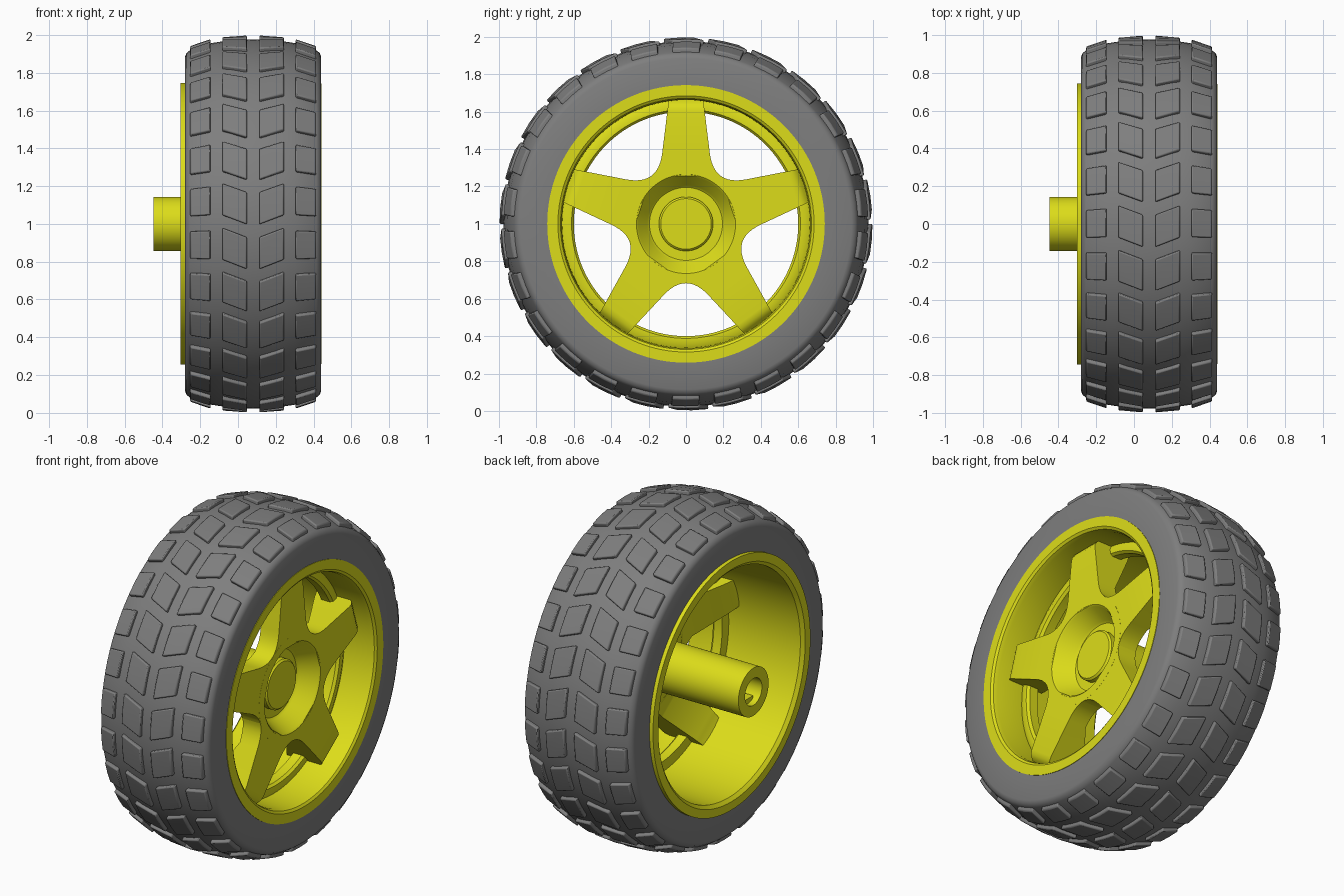
import bpy, bmesh, math
from math import sin, cos, pi, radians

if "Cube" in bpy.data.objects:
    bpy.data.objects.remove(bpy.data.objects["Cube"], do_unlink=True)

MID = 0.08      # centre of the tyre along the axle
AXLE_Z = 1.0


def material(name, rgb):
    m = bpy.data.materials.new(name)
    m.use_nodes = True
    m.diffuse_color = (*rgb, 1)
    bsdf = next(n for n in m.node_tree.nodes if n.type == 'BSDF_PRINCIPLED')
    bsdf.inputs["Base Color"].default_value = (*rgb, 1)
    bsdf.inputs["Roughness"].default_value = 0.6
    return m


yellow = material("yellow plastic", (0.72, 0.72, 0.01))
rubber = material("grey rubber", (0.21, 0.21, 0.21))


def finish(name, bm, mat, smooth=35):
    bmesh.ops.recalc_face_normals(bm, faces=bm.faces)
    me = bpy.data.meshes.new(name)
    bm.to_mesh(me)
    bm.free()
    me.materials.append(mat)
    ob = bpy.data.objects.new(name, me)
    bpy.context.collection.objects.link(ob)
    bpy.ops.object.select_all(action='DESELECT')
    ob.select_set(True)
    bpy.context.view_layer.objects.active = ob
    if smooth:
        bpy.ops.object.shade_smooth_by_angle(angle=radians(smooth))
    return ob


def polar(x, r, a):
    """Point around the axle; angle 0 is the front, rising to the top."""
    return (x, -r * cos(a), AXLE_Z + r * sin(a))


def lathe(name, profile, mat, segments=96):
    """Revolve a closed (x, radius) profile around the axle."""
    bm = bmesh.new()
    rings = [[bm.verts.new(polar(x, r, 2 * pi * i / segments)) for x, r in profile]
             for i in range(segments)]
    n = len(profile)
    for i in range(segments):
        a, b = rings[i], rings[(i + 1) % segments]
        for j in range(n):
            k = (j + 1) % n
            bm.faces.new((a[j], a[k], b[k], b[j]))
    return finish(name, bm, mat)


# Tyre carcass: half profile as (distance from middle, radius), mirrored
half = [(0.36, 0.73), (0.36, 0.885), (0.352, 0.905), (0.335, 0.918),
        (0.22, 0.957), (0.12, 0.972), (0.0, 0.977)]
lathe("tyre", [(MID - d, r) for d, r in half] +
      [(MID + d, r) for d, r in reversed(half[:-1])], rubber, 104)


def tread_radius(d):
    for (d1, r1), (d0, r0) in zip(half[3:], half[4:]):
        if d0 <= d <= d1:
            return r0 + (r1 - r0) * (d - d0) / (d1 - d0)
    return half[3][1]


# Tread blocks: chevron inner rows and straight shoulder rows
BLOCKS = 26
ROWS = [(0.033, 0.163, -0.025, 0.025, 0.172), (0.225, 0.333, 0.018, 0.012, 0.155)]
bm = bmesh.new()
for i in range(BLOCKS):
    centre = 2 * pi * (i + 0.5) / BLOCKS - 0.012
    for side in (-1, 1):
        for d0, d1, lean0, lean1, length in ROWS:
            grid = []
            for lift in (-0.02, 0.022):
                layer = []
                for t in (-0.5, 0, 0.5):
                    layer.append([bm.verts.new(polar(MID + side * d, tread_radius(d) + lift,
                                                     centre + lean + t * length))
                                  for d, lean in ((d0, lean0), (d1, lean1))])
                grid.append(layer)
            low, top = grid
            for j in (0, 1):
                bm.faces.new((top[j][0], top[j][1], top[j + 1][1], top[j + 1][0]))
                for c in (0, 1):
                    bm.faces.new((low[j][c], low[j + 1][c], top[j + 1][c], top[j][c]))
            for j in (0, 2):
                bm.faces.new((low[j][0], low[j][1], top[j][1], top[j][0]))
treads = finish("tread_blocks", bm, rubber)
bevel = treads.modifiers.new("soft edges", 'BEVEL')
bevel.width = 0.007
bevel.segments = 2
bevel.limit_method = 'ANGLE'
bevel.angle_limit = radians(40)

# Rim barrel with flanges at both ends and an inner stop ring
lathe("rim", [(-0.303, 0.745), (-0.303, 0.695), (-0.285, 0.675), (0.18, 0.662),
              (0.18, 0.60), (0.235, 0.60), (0.25, 0.612), (0.25, 0.64), (0.24, 0.662),
              (0.41, 0.664), (0.433, 0.671), (0.443, 0.685), (0.443, 0.742),
              (0.40, 0.742), (0.40, 0.72), (-0.27, 0.72), (-0.27, 0.745)], yellow, 128)

# Dished hub in the middle of the star
lathe("hub_dish", [(0.3605, 0.315), (0.3605, 0.265), (0.352, 0.255), (0.26, 0.207),
                   (0.25, 0.195), (0.25, 0.10), (0.2, 0.10), (0.2, 0.25), (0.24, 0.315)], yellow)

# Axle sleeve: closed cap at the outer end, blind bore at the inner end
lathe("axle_sleeve", [(0.29, 0.0005), (0.29, 0.135), (0.28, 0.145), (-0.447, 0.143),
                      (-0.447, 0.08), (-0.15, 0.08), (-0.15, 0.0005)], yellow, 64)

# Flats inside the bore
for side, label in ((1, "upper"), (-1, "lower")):
    bm = bmesh.new()
    bmesh.ops.create_cube(bm, size=1)
    for v in bm.verts:
        v.co = (-0.28 + v.co.x * 0.26, v.co.y * 0.1, AXLE_Z + side * 0.066 + v.co.z * 0.03)
    finish(label + "_bore_flat", bm, yellow, 0)

# Five spokes: rows of (half width, radius, front x, back x) from tip to hub
rows = [(0.092, 0.668, 0.31, 0.10), (0.094, 0.648, 0.34, 0.11),
        (0.097, 0.625, 0.356, 0.12), (0.1, 0.6, 0.36, 0.13)]
start, ctrl = (0.127, 0.38), (0.148, 0.204)
# mirror the fillet start across the valley direction
c, s = cos(2 * pi / 5), sin(2 * pi / 5)
end = (-start[0] * c + start[1] * s, start[0] * s + start[1] * c)
STEPS = 6
for i in range(STEPS + 1):
    t = 0.5 * i / STEPS
    u, r = [(1 - t) ** 2 * p + 2 * t * (1 - t) * q + t * t * e
            for p, q, e in zip(start, ctrl, end)]
    rows.append((u, r, 0.36, 0.24))

bm = bmesh.new()
for k in range(5):
    a = 2 * pi * k / 5
    strip = []
    for u, r, front, back in rows:
        strip.append([bm.verts.new((x, w * cos(a) + r * sin(a),
                                    AXLE_Z - w * sin(a) + r * cos(a)))
                      for x, w in ((front, -u), (front, u), (back, u), (back, -u))])
    bm.faces.new(strip[0])
    for p, q in zip(strip, strip[1:]):
        for j in range(4):
            m = (j + 1) % 4
            bm.faces.new((p[j], p[m], q[m], q[j]))
finish("star_spokes", bm, yellow, 30)
